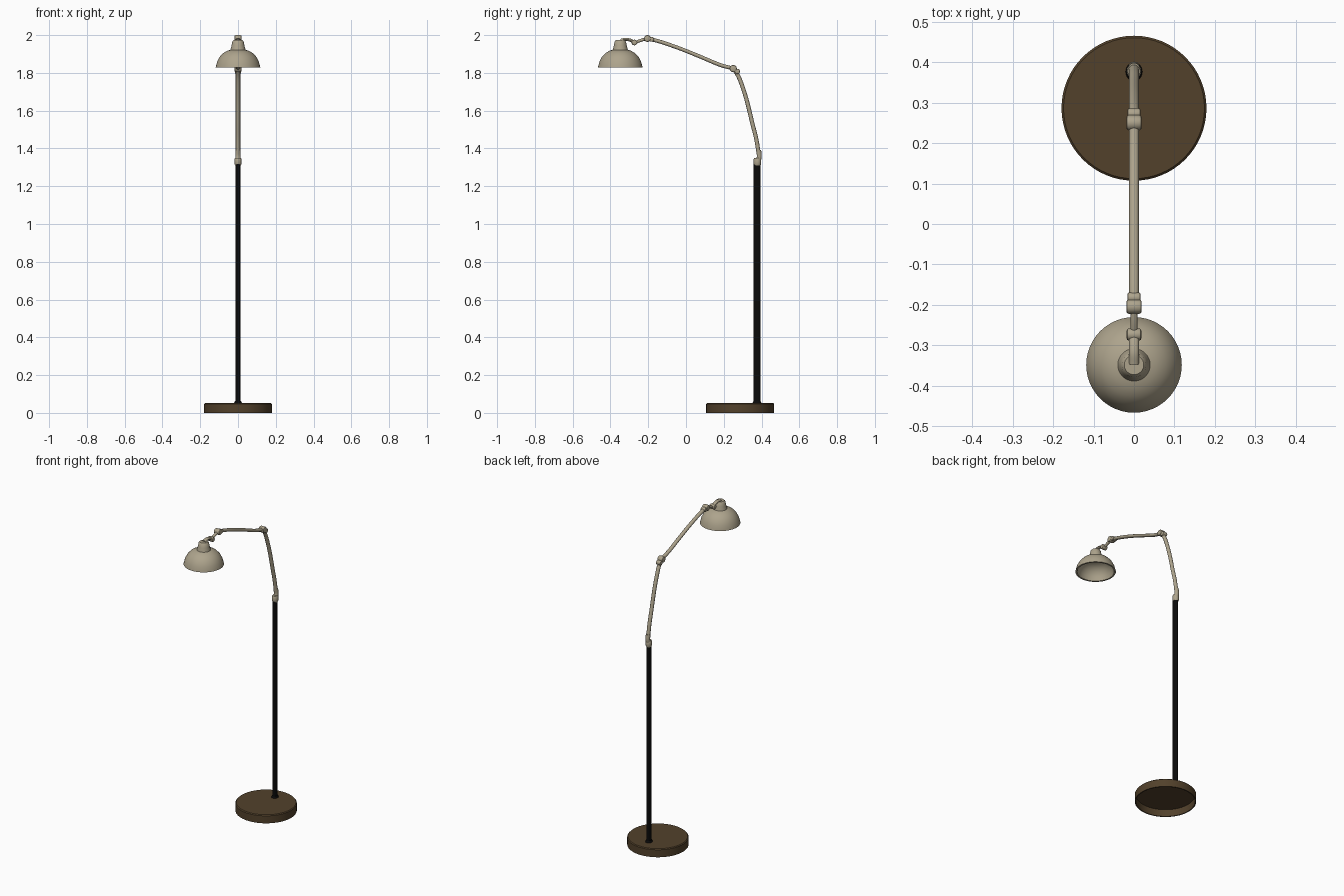
import bpy, bmesh, math
from mathutils import Vector

if "Cube" in bpy.data.objects:
    bpy.data.objects.remove(bpy.data.objects["Cube"])


def material(name, col):
    m = bpy.data.materials.new(name)
    m.diffuse_color = (*col, 1)
    m.use_nodes = True
    m.node_tree.nodes["Principled BSDF"].inputs["Base Color"].default_value = m.diffuse_color
    return m


BROWN = material("dark brown", (0.085, 0.053, 0.024))
BLACK = material("black", (0.003, 0.003, 0.003))
BEIGE = material("beige metal", (0.42, 0.37, 0.265))


def finish(bm, name, mat, angle=40):
    bmesh.ops.recalc_face_normals(bm, faces=bm.faces)
    me = bpy.data.meshes.new(name)
    bm.to_mesh(me)
    bm.free()
    me.materials.append(mat)
    ob = bpy.data.objects.new(name, me)
    bpy.context.collection.objects.link(ob)
    bpy.ops.object.select_all(action='DESELECT')
    bpy.context.view_layer.objects.active = ob
    ob.select_set(True)
    bpy.ops.object.shade_smooth_by_angle(angle=math.radians(angle))
    return ob


def lathe(name, profile, y, mat, n=48, sx=1, sy=1):
    """Revolve (radius, z) points about a vertical axis at y."""
    bm = bmesh.new()
    vs = [bm.verts.new((r, 0, z)) for r, z in profile]
    es = [bm.edges.new(p) for p in zip(vs, vs[1:])]
    bmesh.ops.spin(bm, geom=vs + es, cent=(0, 0, 0), axis=(0, 0, 1),
                   angle=math.tau, steps=n)
    bmesh.ops.remove_doubles(bm, verts=bm.verts, dist=1e-5)
    for v in bm.verts:
        v.co = (v.co.x * sx, v.co.y * sy + y, v.co.z)
    return finish(bm, name, mat)


def smooth_path(pts, sub=6):
    """Catmull-Rom through (y, z) points."""
    p = [Vector((0, *q)) for q in pts]
    p = [2 * p[0] - p[1]] + p + [2 * p[-1] - p[-2]]
    out = []
    for a, b, c, d in zip(p, p[1:], p[2:], p[3:]):
        for i in range(sub):
            t = i / sub
            out.append(0.5 * (2 * b + (c - a) * t + (2 * a - 5 * b + 4 * c - d) * t * t
                              + (3 * b - a - 3 * c + d) * t ** 3))
    return out + [p[-2]]


def tube(name, pts, rx, rn, mat, n=12):
    """Sweep an ellipse along a path in the YZ plane."""
    path = smooth_path(pts)
    bm = bmesh.new()
    rings = []
    for i, c in enumerate(path):
        t = (path[min(i + 1, len(path) - 1)] - path[max(i - 1, 0)]).normalized()
        nrm = Vector((0, -t.z, t.y))
        rings.append([bm.verts.new(c + Vector((rx * math.cos(a), 0, 0)) + nrm * rn * math.sin(a))
                      for a in (math.tau * k / n for k in range(n))])
    for r, s in zip(rings, rings[1:]):
        for k in range(n):
            bm.faces.new((r[k], r[(k + 1) % n], s[(k + 1) % n], s[k]))
    bm.faces.new(rings[0])
    bm.faces.new(rings[-1])
    return finish(bm, name, mat)


def joint(name, y, z, r, half, mat=BEIGE):
    """Hinge barrel lying along x with softened rims."""
    bm = bmesh.new()
    bmesh.ops.create_cone(bm, cap_ends=True, segments=20, radius1=r, radius2=r, depth=2 * half)
    rim = [e for e in bm.edges if abs(e.verts[0].co.z - e.verts[1].co.z) < 1e-5]
    bmesh.ops.bevel(bm, geom=rim, offset=r * 0.35, segments=2, affect='EDGES', profile=0.5)
    for v in bm.verts:
        v.co = (v.co.z, v.co.x + y, v.co.y + z)
    return finish(bm, name, mat)


# Round base, hollow underneath
lathe("base", [(0, .053), (.174, .053), (.179, .048), (.179, 0), (.172, 0), (.172, .045), (0, .045)],
      .286, BROWN, 64)

# Oval upright pole with a foot collar
lathe("pole_collar", [(0, .064), (.016, .064), (.021, .052), (0, .052)], .376, BLACK, 24, 1, 1.15)
lathe("pole", [(0, 1.318), (.0135, 1.318), (.0135, .05), (0, .05)], .376, BLACK, 20, 1, 1.4)

# Socket on top of the pole
lathe("pole_socket", [(0, 1.35), (.015, 1.35), (.018, 1.344), (.018, 1.318), (.015, 1.31), (0, 1.31)],
      .378, BEIGE, 24, 1, 1.1)
tube("socket_neck", [(.384, 1.335), (.388, 1.36), (.385, 1.39)], .014, .013, BEIGE)

# Two-part curved arm
tube("lower_arm", [(.387, 1.36), (.372, 1.45), (.352, 1.53), (.32, 1.66), (.285, 1.765), (.258, 1.815)],
     .012, .011, BEIGE)
tube("upper_arm", [(.255, 1.822), (.178, 1.843), (.07, 1.888), (-.035, 1.930), (-.14, 1.966), (-.2, 1.98)],
     .012, .010, BEIGE)
joint("elbow_joint", .250, 1.823, .019, .019)
joint("elbow_knuckle", .272, 1.808, .014, .016)
joint("arm_end_joint", -.204, 1.982, .018, .019)
joint("arm_end_knuckle", -.182, 1.978, .013, .016)

# Short link and hanger holding the shade
tube("shade_link", [(-.204, 1.982), (-.24, 1.972), (-.272, 1.959)], .009, .008, BEIGE)
joint("shade_joint", -.273, 1.961, .015, .018)
tube("shade_hanger", [(-.273, 1.96), (-.292, 1.972), (-.318, 1.978), (-.346, 1.972)], .012, .008, BEIGE)

# Bell shade: cap, neck and open dome with an inner wall
lathe("lamp_shade", [(0, 1.973), (.024, 1.973), (.030, 1.966), (.034, 1.945), (.040, 1.922), (.055, 1.918),
                     (.078, 1.905), (.097, 1.885), (.110, 1.860), (.116, 1.838), (.118, 1.829),
                     (.108, 1.829), (.101, 1.856), (.088, 1.879), (.070, 1.896), (.045, 1.908), (0, 1.911)],
      -.348, BEIGE, 48)
